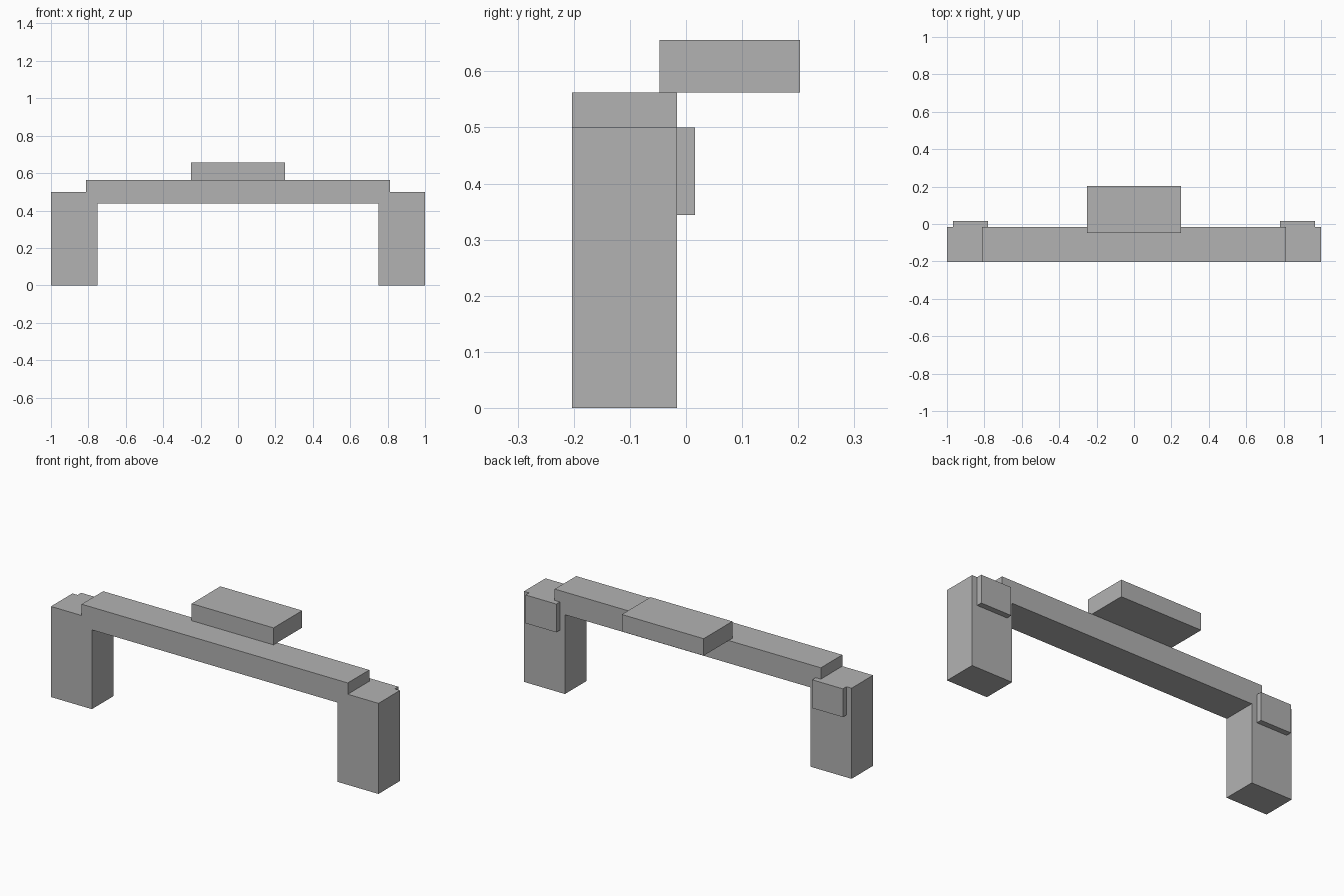
import bpy
import bmesh

cube = bpy.data.objects.get("Cube")
if cube:
    bpy.data.objects.remove(cube, do_unlink=True)

grey = bpy.data.materials.new("plain_grey")
grey.use_nodes = True
colour = (0.448, 0.448, 0.448, 1)
grey.diffuse_color = colour
grey.node_tree.nodes["Principled BSDF"].inputs["Base Color"].default_value = colour


def extrude_profile(name, profile, y_front, y_back):
    """Extrude an x-z outline from y_front to y_back."""
    bm = bmesh.new()
    face = bm.faces.new([bm.verts.new((x, y_front, z)) for x, z in profile])
    result = bmesh.ops.extrude_face_region(bm, geom=[face], use_keep_orig=True)
    moved = [v for v in result["geom"] if isinstance(v, bmesh.types.BMVert)]
    bmesh.ops.translate(bm, verts=moved, vec=(0, y_back - y_front, 0))
    bmesh.ops.recalc_face_normals(bm, faces=bm.faces)
    mesh = bpy.data.meshes.new(name)
    bm.to_mesh(mesh)
    bm.free()
    mesh.materials.append(grey)
    obj = bpy.data.objects.new(name, mesh)
    bpy.context.collection.objects.link(obj)
    return obj


def box(name, x, y, z):
    """Box from (low, high) ranges on each axis."""
    outline = [(x[0], z[0]), (x[1], z[0]), (x[1], z[1]), (x[0], z[1])]
    return extrude_profile(name, outline, *y)


# Frame: two legs joined by a raised crossbeam, as one mirrored outline
half = [(0.75, 0.4375), (0.75, 0), (1, 0), (1, 0.5), (0.8125, 0.5), (0.8125, 0.5625)]
mirrored = [(-x, z) for x, z in reversed(half)]
extrude_profile("leg_and_beam_frame", half + mirrored, -0.2031, -0.0156)

# Plate resting on the beam and overhanging the back
box("top_plate", (-0.25, 0.25), (-0.0469, 0.2031), (0.5625, 0.6563))

# Thin pads on the back of each leg
for side, centre in (("left", 0.875), ("right", -0.875)):
    box(side + "_back_pad", (centre - 0.0938, centre + 0.0938),
        (-0.0156, 0.0156), (0.3438, 0.5))
